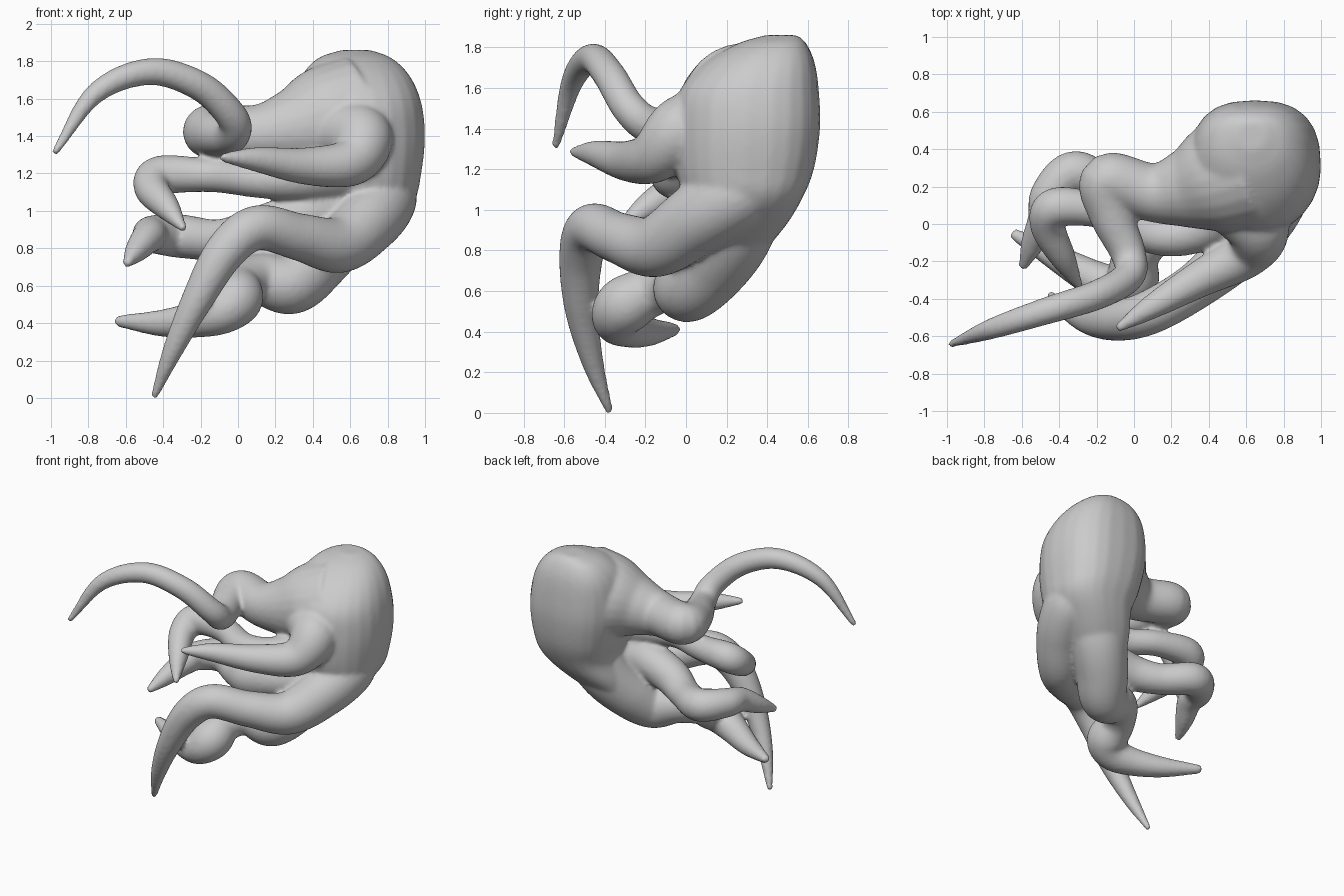
import bpy, bmesh
from math import sin, cos, pi, copysign
from mathutils import Vector

if "Cube" in bpy.data.objects:
    bpy.data.objects.remove(bpy.data.objects["Cube"])

SIDES = 24
bm = bmesh.new()


def skin(rings):
    """Join a list of point rings into a closed skin."""
    loops = [[bm.verts.new(p) for p in ring] for ring in rings]
    for a, b in zip(loops, loops[1:]):
        for i in range(SIDES):
            j = (i + 1) % SIDES
            bm.faces.new((a[i], a[j], b[j], b[i]))
    bm.faces.new(loops[0][::-1])
    bm.faces.new(loops[-1])


def spline(pts, steps=8):
    """Smooth curve through rows of equal length."""
    pts = [Vector(p) for p in pts]
    ext = [pts[0] * 2 - pts[1]] + pts + [pts[-1] * 2 - pts[-2]]
    out = []
    for a, b, c, d in zip(ext, ext[1:], ext[2:], ext[3:]):
        for s in range(steps):
            t = s / steps
            out.append(0.5 * (2 * b + (c - a) * t + (2 * a - 5 * b + 4 * c - d) * t * t
                              + (3 * b - a - 3 * c + d) * t ** 3))
    return out + [pts[-1]]


def arm(rows):
    """Tapering arm through (x, y, z, radius) rows with a rounded tip."""
    path = spline(rows)
    end = Vector(path[-1][:3])
    fwd = (end - Vector(path[-2][:3])).normalized()
    r = path[-1][3]
    for k in (0.5, 0.85):
        path.append(Vector((*(end + fwd * r * k), r * (1 - k * k) ** 0.5)))
    pos = [Vector(p[:3]) for p in path]
    side = None
    rings = []
    for i, p in enumerate(pos):
        t = (pos[min(i + 1, len(pos) - 1)] - pos[max(i - 1, 0)]).normalized()
        if side is None:
            side = t.orthogonal()
        side = (side - t * side.dot(t)).normalized()
        up = t.cross(side)
        rings.append([p + path[i][3] * (side * cos(2 * pi * k / SIDES) + up * sin(2 * pi * k / SIDES))
                      for k in range(SIDES)])
    skin(rings)


def section(cx, cy, z, rx, ry):
    """Horizontal oval, squarer towards the back."""
    ring = []
    for k in range(SIDES):
        c, s = cos(2 * pi * k / SIDES), sin(2 * pi * k / SIDES)
        e = 0.77 if s > 0 else 1.0
        ring.append((cx + rx * copysign(abs(c) ** e, c), cy + ry * copysign(abs(s) ** e, s), z))
    return ring


# Mantle: horizontal ovals (centre x, centre y, z, half width, half depth)
mantle = [(.44, .16, .72, .15, .15), (.57, .24, .90, .23, .235), (.66, .28, 1.05, .28, .29),
          (.66, .29, 1.20, .32, .34), (.65, .30, 1.40, .35, .36), (.64, .31, 1.58, .34, .345),
          (.63, .36, 1.72, .29, .275), (.625, .42, 1.815, .2, .175), (.63, .47, 1.86, .08, .08)]
skin([section(*m) for m in spline(mantle, 5)])

# Raised arm arching to the left, its thick neck flowing out of the mantle
arm([(.62, .3, 1.5, .33), (.43, .235, 1.465, .295), (.26, .185, 1.43, .21), (.09, .17, 1.41, .157),
     (-.14, .23, 1.425, .148), (-.12, .05, 1.41, .12),
     (-.03, -.16, 1.41, .095), (-.03, -.28, 1.50, .085), (-.2, -.38, 1.665, .08),
     (-.47, -.465, 1.745, .073), (-.76, -.56, 1.63, .056), (-.975, -.64, 1.32, .022)])
# Upper front arm
arm([(.52, .12, 1.43, .17), (.66, -.02, 1.39, .17), (.60, -.16, 1.26, .13), (.36, -.29, 1.24, .1),
     (.1, -.44, 1.275, .067), (-.075, -.55, 1.285, .027)])
# Middle left arm
arm([(.55, .1, 1.2, .16), (.32, -.04, 1.17, .12), (.1, -.06, 1.17, .1), (-.15, .06, 1.19, .09),
     (-.41, .09, 1.19, .107), (-.46, -.01, 1.12, .095), (-.38, -.18, 1.02, .07),
     (-.295, -.33, .91, .024)])
# Rear left arm
arm([(.55, .15, 1.0, .17), (.33, .03, .96, .14), (.1, .04, .89, .13), (-.1, .15, .845, .11),
     (-.31, .275, .865, .117), (-.45, .16, .875, .103), (-.48, .03, .86, .088),
     (-.54, -.1, .79, .065), (-.59, -.22, .725, .029)])
# Lower arm
arm([(.62, .29, 1.12, .2), (.53, .24, .91, .2), (.41, .14, .74, .185), (.28, .01, .61, .165),
     (.11, -.04, .64, .135), (.01, -.17, .6, .125), (-.01, -.3, .53, .143), (-.08, -.34, .465, .123),
     (-.2, -.3, .425, .102), (-.4, -.19, .4, .074), (-.63, -.06, .41, .034)])
# Front right arm reaching the ground
arm([(.78, .34, 1.12, .16), (.77, .22, 1.06, .185), (.70, .05, .95, .175), (.54, -.15, .82, .153),
     (.33, -.33, .86, .127), (.1, -.465, .91, .12), (-.07, -.515, .78, .11), (-.22, -.515, .52, .085),
     (-.35, -.46, .25, .055), (-.445, -.38, .015, .022)])

bmesh.ops.recalc_face_normals(bm, faces=bm.faces)
mesh = bpy.data.meshes.new("octopus")
bm.to_mesh(mesh)
bm.free()
octopus = bpy.data.objects.new("octopus", mesh)
bpy.context.collection.objects.link(octopus)

# Fuse mantle and arms into one smooth skin
fuse = octopus.modifiers.new("fuse", 'REMESH')
fuse.mode = 'VOXEL'
fuse.voxel_size = 0.014
fuse.use_smooth_shade = True
soften = octopus.modifiers.new("soften", 'SMOOTH')
soften.factor = 0.5
soften.iterations = 10
